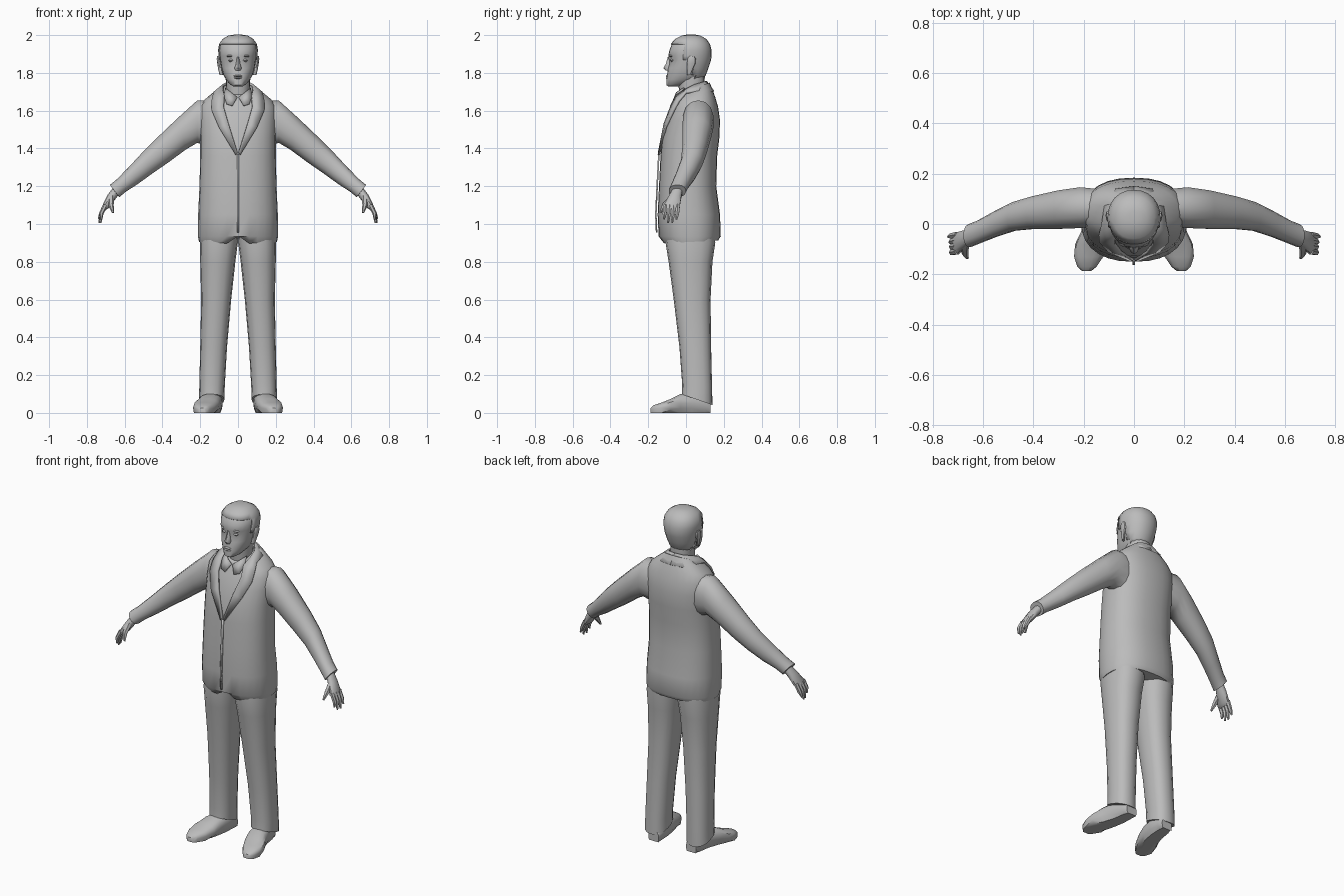
import bpy, bmesh, math
from mathutils import Vector
from mathutils.bvhtree import BVHTree

if "Cube" in bpy.data.objects:
    bpy.data.objects.remove(bpy.data.objects["Cube"])

GREY = bpy.data.materials.new("plain_grey")
GREY.use_nodes = True
GREY.diffuse_color = (0.5, 0.5, 0.5, 1)
for node in GREY.node_tree.nodes:
    if node.type == 'BSDF_PRINCIPLED':
        node.inputs["Base Color"].default_value = (0.5, 0.5, 0.5, 1)
        node.inputs["Roughness"].default_value = 0.8


def finish(name, bm, angle=50, thickness=0):
    bmesh.ops.recalc_face_normals(bm, faces=bm.faces)
    mesh = bpy.data.meshes.new(name)
    bm.to_mesh(mesh)
    mesh.materials.append(GREY)
    mesh.shade_smooth()
    mesh.set_sharp_from_angle(angle=math.radians(angle))
    obj = bpy.data.objects.new(name, mesh)
    bpy.context.scene.collection.objects.link(obj)
    if thickness:
        mod = obj.modifiers.new("thickness", 'SOLIDIFY')
        mod.thickness = thickness
        mod.offset = 0
    return obj


def power(c, p):
    return math.copysign(abs(c) ** (2 / p), c)


def loft(rings, seg=16, p=2.2, side=1, caps=True):
    """Skin rings, each given as centre, half-axis u, half-axis v."""
    bm = bmesh.new()
    loops = []
    for c, u, v in rings:
        loop = []
        for i in range(seg):
            a = 2 * math.pi * i / seg
            q = Vector(c) + Vector(u) * power(math.cos(a), p) + Vector(v) * power(math.sin(a), p)
            loop.append(bm.verts.new((q.x * side, q.y, q.z)))
        loops.append(loop)
    for a, b in zip(loops, loops[1:]):
        for i in range(seg):
            j = (i + 1) % seg
            bm.faces.new((a[i], a[j], b[j], b[i]))
    if caps:
        bm.faces.new(loops[0])
        bm.faces.new(loops[-1])
    return bm


def level(z, front, back, half, x=0, tilt=0):
    """Horizontal ring between a front and a back y."""
    d = (back - front) / 2
    return ((x, (front + back) / 2, z), (half, 0, 0), (0, d, tilt * d))


def limb(top, bottom, y, ry):
    """Ring across a limb, from its upper to its lower outline."""
    t, b = Vector((top[0], y, top[1])), Vector((bottom[0], y, bottom[1]))
    return ((t + b) / 2, (t - b) / 2, (0, ry, 0))


def tube(points, radii, side):
    rings = []
    for i, q in enumerate(points):
        d = Vector(points[min(i + 1, len(points) - 1)]) - Vector(points[max(i - 1, 0)])
        u = d.cross(Vector((0, 1, 0))).normalized()
        rings.append((q, u * radii[i], d.cross(u).normalized() * radii[i]))
    return loft(rings, seg=6, p=2, side=side)


# Jacket body, with a small notch at the front of the hem
jacket = loft([
    level(.905, -.12, .17, .206, tilt=.05), level(.935, -.145, .184, .212),
    level(1.05, -.15, .18, .211), level(1.2, -.143, .16, .204),
    level(1.36, -.135, .165, .2), level(1.46, -.125, .177, .2),
    level(1.55, -.1, .18, .203), level(1.62, -.075, .17, .2),
    level(1.66, -.06, .155, .175, tilt=.1), level(1.695, -.05, .14, .13, tilt=.2),
    level(1.715, -.045, .125, .095, tilt=.4)], seg=28, p=2.35)
for v in jacket.verts:
    if abs(v.co.x) < .01 and v.co.y < 0 and v.co.z < .92:
        v.co.z += .04
surface = BVHTree.FromBMesh(jacket)
finish("jacket_body", jacket)


def on_jacket(x, y, z):
    """A missing y is taken from the front of the jacket."""
    if y is None:
        hit = surface.ray_cast(Vector((x, -1, z)), Vector((0, 1, 0)))[0]
        y = (hit.y if hit else -.05) - .01
    return Vector((x, y, z))


def strip(name, inner, outer, side, thickness):
    bm = bmesh.new()
    rows = []
    for pair in zip(inner, outer):
        row = []
        for q in pair:
            w = on_jacket(*q)
            row.append(bm.verts.new((w.x * side, w.y, w.z)))
        rows.append(row)
    for a, b in zip(rows, rows[1:]):
        bm.faces.new((a[0], a[1], b[1], b[0]))
    finish(name, bm, 40, thickness)


for side, word in ((1, "left"), (-1, "right")):
    # Jacket collar running into the lapel
    strip(word + "_lapel",
          [(0, .105, 1.755), (.05, .092, 1.75), (.078, .045, 1.735), (.08, 0, 1.712),
           (.072, -.05, 1.68), (.076, None, 1.62), (.05, None, 1.53), (.003, None, 1.38)],
          [(0, .146, 1.7), (.07, .137, 1.7), (.115, .07, 1.702), (.127, 0, 1.695),
           (.138, None, 1.65), (.138, None, 1.6), (.1, None, 1.51), (.012, None, 1.365)],
          side, .012)
    # Shirt collar point
    strip(word + "_shirt_collar",
          [(.004, -.055, 1.67), (.035, -.05, 1.695), (.066, -.01, 1.72)],
          [(.03, None, 1.625), (.06, None, 1.635), (.074, -.045, 1.675)], side, .008)

    # Sleeve, closed by a small inner ring at the cuff
    finish(word + "_sleeve", loft([
        limb((.12, 1.655), (.16, 1.41), .065, .075), limb((.215, 1.655), (.215, 1.43), .065, .083),
        limb((.32, 1.56), (.275, 1.395), .057, .078), limb((.43, 1.455), (.37, 1.325), .045, .066),
        limb((.505, 1.38), (.45, 1.27), .03, .058), limb((.57, 1.31), (.53, 1.212), .0, .052),
        limb((.64, 1.238), (.595, 1.17), -.032, .046), limb((.678, 1.207), (.628, 1.142), -.046, .046),
        limb((.665, 1.19), (.64, 1.155), -.046, .03)], seg=14, side=side))

    # Palm, fingers and thumb
    finish(word + "_palm", loft([
        limb((.66, 1.195), (.632, 1.155), -.046, .028), limb((.69, 1.155), (.656, 1.122), -.06, .036),
        limb((.715, 1.105), (.683, 1.085), -.076, .045), limb((.72, 1.085), (.7, 1.075), -.078, .04)],
        seg=10, side=side))
    for i, finger in enumerate(("little", "ring", "middle", "index")):
        y = -.043 - .022 * i
        tip = 1.025 if i in (0, 3) else 1.005
        finish(f"{word}_{finger}_finger", tube(
            [(.702, y, 1.1), (.724, y - .004, 1.055), (.738 - .005 * i, y - .008, tip)],
            [.013, .012, .005], side))
    finish(word + "_thumb", tube(
        [(.672, -.075, 1.14), (.672, -.115, 1.1), (.662, -.135, 1.06)], [.018, .014, .006], side))

    # Trouser leg with a sloping hem
    finish(word + "_trouser_leg", loft([
        level(z, f, b, (x1 - x0) / 2, (x0 + x1) / 2, t) for z, x0, x1, f, b, t in (
            (.07, .072, .206, -.022, .14, -.35), (.14, .07, .205, -.02, .138, -.1),
            (.35, .058, .2, -.035, .133, 0), (.6, .036, .195, -.065, .13, 0),
            (.8, .014, .2, -.092, .14, 0), (.9, .001, .202, -.108, .155, 0),
            (1, -.003, .19, -.1, .15, 0))], seg=16, p=2.4, side=side))

    # Shoe, skinned from heel to toe, with a flat sole
    shoe = loft([((x, y, h / 2), (w, 0, 0), (0, 0, h / 2)) for y, x, w, h in (
        (.13, .125, .034, .06), (.1, .128, .047, .09), (.03, .135, .053, .105),
        (-.03, .15, .06, .1), (-.08, .167, .067, .075), (-.13, .18, .058, .055),
        (-.17, .187, .038, .042), (-.187, .188, .018, .026))], seg=14, p=2.5, side=side)
    for v in shoe.verts:
        if v.co.z < .016:
            v.co.z = 0
    finish(word + "_shoe", shoe, 40)

# Front closing edge of the jacket
strip("jacket_front_edge",
      [(-.006, None, z) for z in (1.37, 1.2, 1.05, .955)],
      [(.004, None, z) for z in (1.37, 1.2, 1.05, .955)], 1, .008)

# Neck
finish("neck", loft([level(1.64, -.03, .1, .06), level(1.7, -.035, .098, .063, tilt=.3),
                     level(1.8, -.045, .1, .066)], seg=16))

# Head, with shallow eye sockets
HEAD = [level(1.727, -.092, -.035, .022), level(1.742, -.104, .03, .045, tilt=.1),
        level(1.765, -.104, .08, .064), level(1.79, -.1, .1, .077), level(1.825, -.096, .113, .087),
        level(1.868, -.092, .127, .094), level(1.89, -.094, .13, .097), level(1.92, -.088, .13, .1),
        level(1.95, -.076, .122, .095), level(1.975, -.055, .105, .078),
        level(1.992, -.022, .075, .05), level(2, .005, .05, .02)]


def head_mesh():
    bm = loft(HEAD, seg=24, p=2.2)
    for v in bm.verts:
        if abs(v.co.z - 1.868) < .002 and v.co.y < 0 and .012 < abs(v.co.x) < .07:
            v.co.y += .01
    return bm


finish("head", head_mesh())

# Hair, a thin shell over the crown, back and sideburns
hair = head_mesh()
bmesh.ops.recalc_face_normals(hair, faces=hair.faces)
hair.normal_update()
for v, n in [(v, v.normal.copy()) for v in hair.verts]:
    v.co += n * .003
bald = []
for f in hair.faces:
    c = f.calc_center_median()
    if not (c.z > 1.945 or (c.y > 0 and c.z > 1.84) or (c.y > .045 and c.z > 1.77)):
        bald.append(f)
bmesh.ops.delete(hair, geom=bald, context='FACES')
for v in hair.verts:
    v.co.z = min(v.co.z, 2)
finish("hair", hair, 50, .005)

# Nose, lips and chin
finish("nose", loft([level(1.885, -.096, -.07, .007), level(1.85, -.106, -.07, .011),
                     level(1.826, -.119, -.07, .019), level(1.812, -.108, -.07, .016)], seg=8, p=2))
for name, z in (("upper_lip", 1.784), ("lower_lip", 1.773)):
    finish(name, loft([level(z - .006, -.103, -.07, .018), level(z, -.108, -.07, .028),
                       level(z + .006, -.102, -.07, .018)], seg=10, p=2))

# Eyes, brows and ears
for side, word in ((1, "left"), (-1, "right")):
    finish(word + "_eye", loft([level(z, f, -.06, w, .037) for z, f, w in (
        (1.858, -.077, .008), (1.866, -.084, .015), (1.874, -.079, .008))], seg=8, p=2, side=side))
    finish(word + "_brow", loft([level(z, f, -.06, w, .038) for z, f, w in (
        (1.884, -.084, .018), (1.889, -.091, .022), (1.896, -.086, .018))], seg=8, p=2, side=side))
    finish(word + "_ear", loft([((x, y, z), (.01, .004, 0), (0, d, 0)) for z, x, y, d in (
        (1.79, .088, .014, .008), (1.815, .094, .02, .014), (1.85, .1, .028, .022),
        (1.875, .103, .03, .022), (1.89, .1, .03, .012))], seg=8, p=2, side=side))
